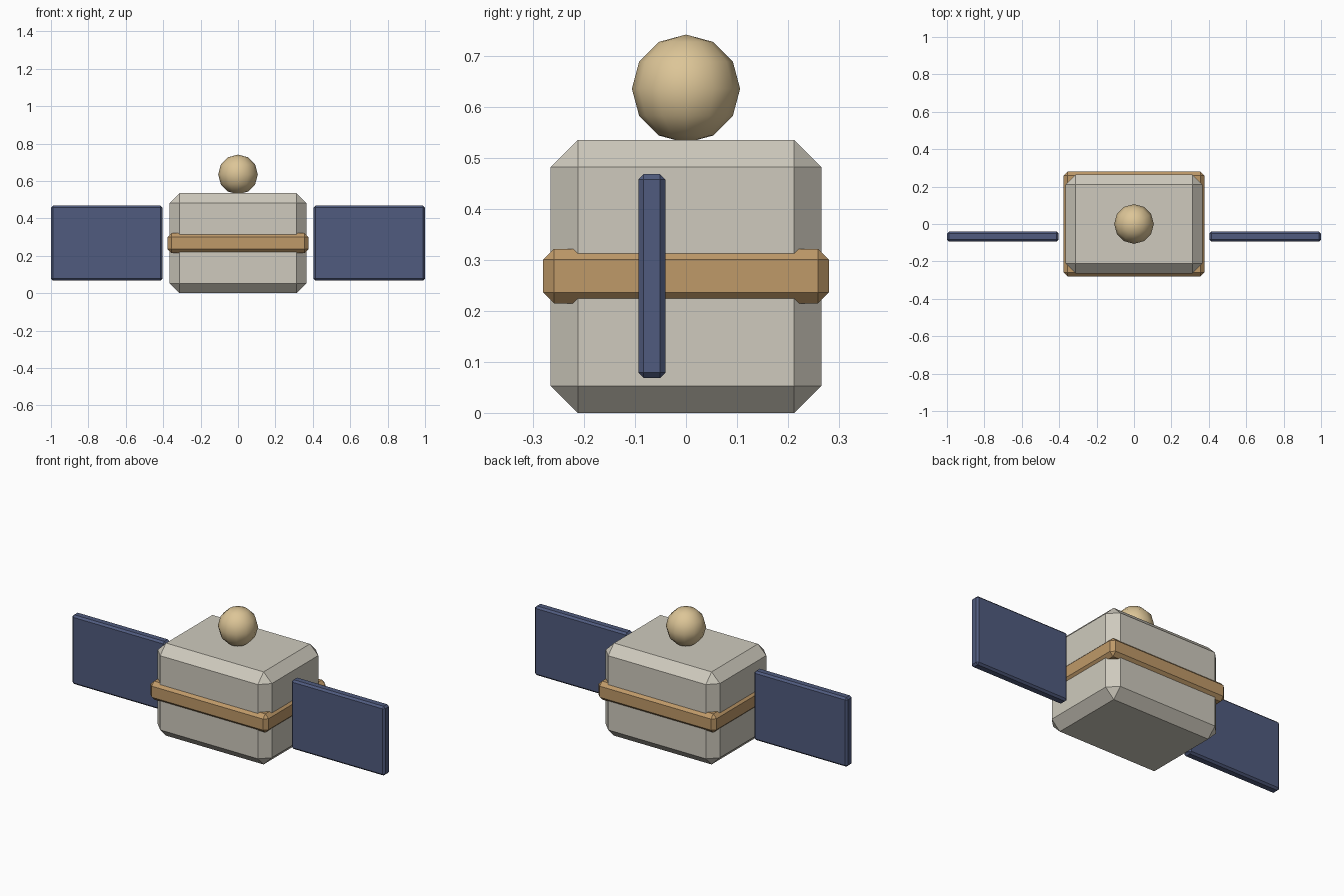
import bpy

cube = bpy.data.objects.get("Cube")
if cube:
    bpy.data.objects.remove(cube, do_unlink=True)


def material(name, rgb):
    mat = bpy.data.materials.new(name)
    mat.use_nodes = True
    color = (*rgb, 1.0)
    mat.diffuse_color = color
    mat.node_tree.nodes["Principled BSDF"].inputs["Base Color"].default_value = color
    return mat


def chamfered_box(name, size, center, chamfer, mat):
    bpy.ops.mesh.primitive_cube_add(size=1, location=center)
    box = bpy.context.object
    box.name = name
    box.scale = size
    bpy.ops.object.transform_apply(location=False, rotation=False, scale=True)
    bevel = box.modifiers.new("chamfer", 'BEVEL')
    bevel.width = chamfer
    bevel.segments = 1
    bevel.limit_method = 'NONE'
    box.data.materials.append(mat)
    return box


ivory = material("warm grey", (0.62, 0.59, 0.51))
copper = material("copper foil", (0.52, 0.32, 0.14))
navy = material("panel blue", (0.08, 0.105, 0.21))
gold = material("pale gold", (0.72, 0.56, 0.31))

# Main body and the foil band around its middle
chamfered_box("body", (0.73, 0.53, 0.535), (0, 0, 0.2675), 0.053, ivory)
chamfered_box("waist_band", (0.754, 0.56, 0.107), (0, 0, 0.268), 0.0215, copper)

# Side panels, floating clear of the body
for side, x in (("left", 1), ("right", -1)):
    chamfered_box(side + "_panel", (0.597, 0.053, 0.4),
                  (x * 0.7015, -0.067, 0.268), 0.0107, navy)

# Ball resting on top
bpy.ops.mesh.primitive_uv_sphere_add(segments=12, ring_count=6, radius=0.106,
                                     location=(0, 0, 0.635))
ball = bpy.context.object
ball.name = "top_ball"
ball.data.materials.append(gold)
bpy.ops.object.shade_smooth()
